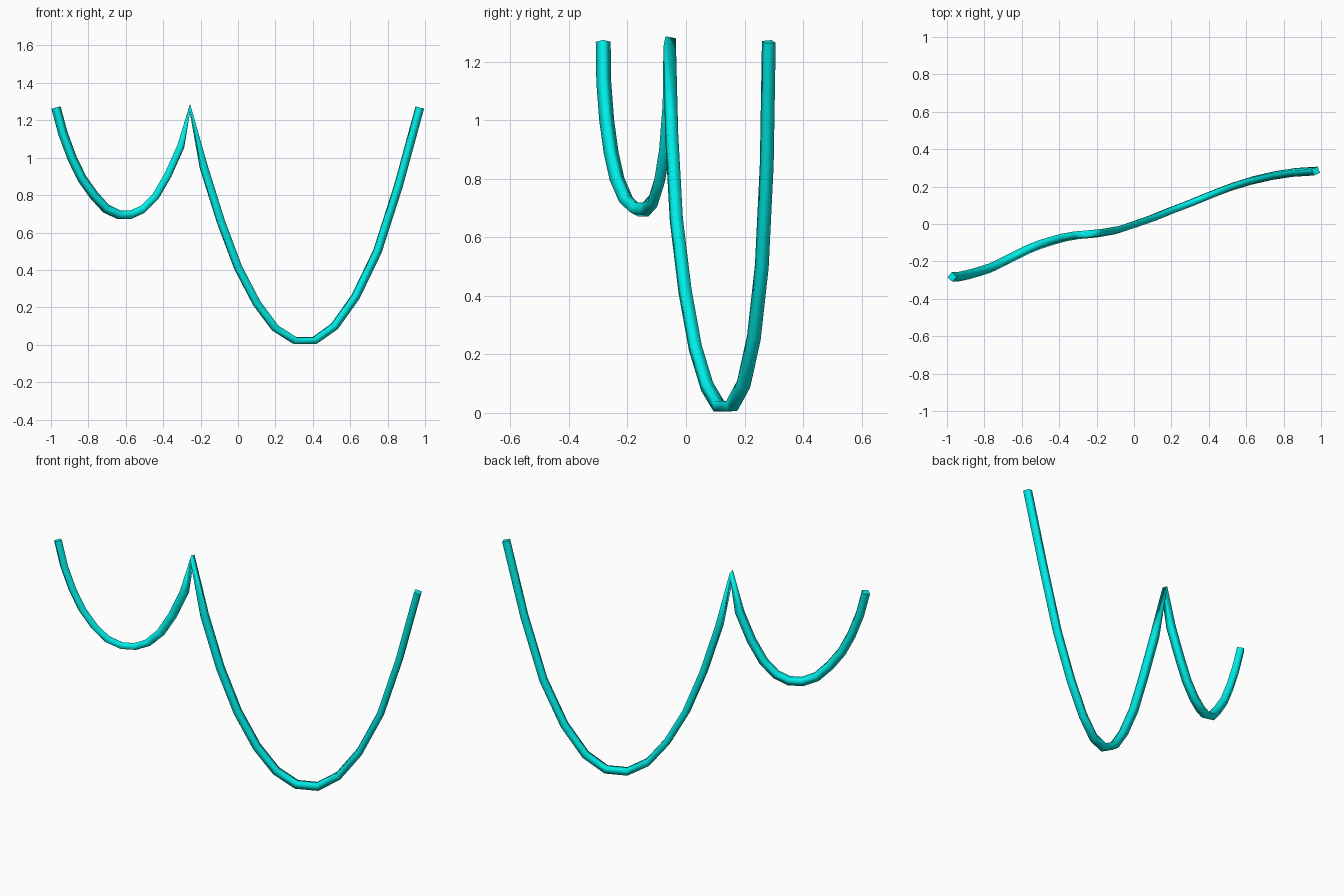
import bpy

# Centre line: a small swag and a large swag meeting at a sharp peak
path = [
    (-0.973, -0.283, 1.268), (-0.936, -0.281, 1.13), (-0.888, -0.271, 1.00),
    (-0.835, -0.256, 0.89), (-0.771, -0.236, 0.80), (-0.706, -0.205, 0.728),
    (-0.637, -0.170, 0.695), (-0.573, -0.138, 0.695), (-0.509, -0.112, 0.724),
    (-0.440, -0.090, 0.794), (-0.375, -0.072, 0.906), (-0.306, -0.060, 1.06),
    (-0.257, -0.056, 1.266),
    (-0.183, -0.049, 0.95), (-0.092, -0.033, 0.66), (0.0, -0.003, 0.414),
    (0.100, 0.032, 0.222), (0.198, 0.072, 0.090), (0.303, 0.112, 0.023),
    (0.410, 0.156, 0.023), (0.516, 0.197, 0.098), (0.629, 0.232, 0.257),
    (0.746, 0.259, 0.50), (0.858, 0.276, 0.85), (0.972, 0.283, 1.268),
]

curve = bpy.data.curves.new("hanging_cord", "CURVE")
curve.dimensions = "3D"
curve.bevel_depth = 0.0255
curve.bevel_resolution = 0
curve.use_fill_caps = True
spline = curve.splines.new("POLY")
spline.points.add(len(path) - 1)
for point, co in zip(spline.points, path):
    point.co = (*co, 1.0)
spline.use_smooth = True

cord = bpy.data.objects.new("hanging_cord", curve)
bpy.context.collection.objects.link(cord)

# Cyan colour
mat = bpy.data.materials.new("cyan")
mat.diffuse_color = (0.0, 0.85, 0.8, 1.0)
curve.materials.append(mat)

# Bake the tube to a mesh
bpy.context.view_layer.objects.active = cord
cord.select_set(True)
bpy.ops.object.convert(target="MESH")
